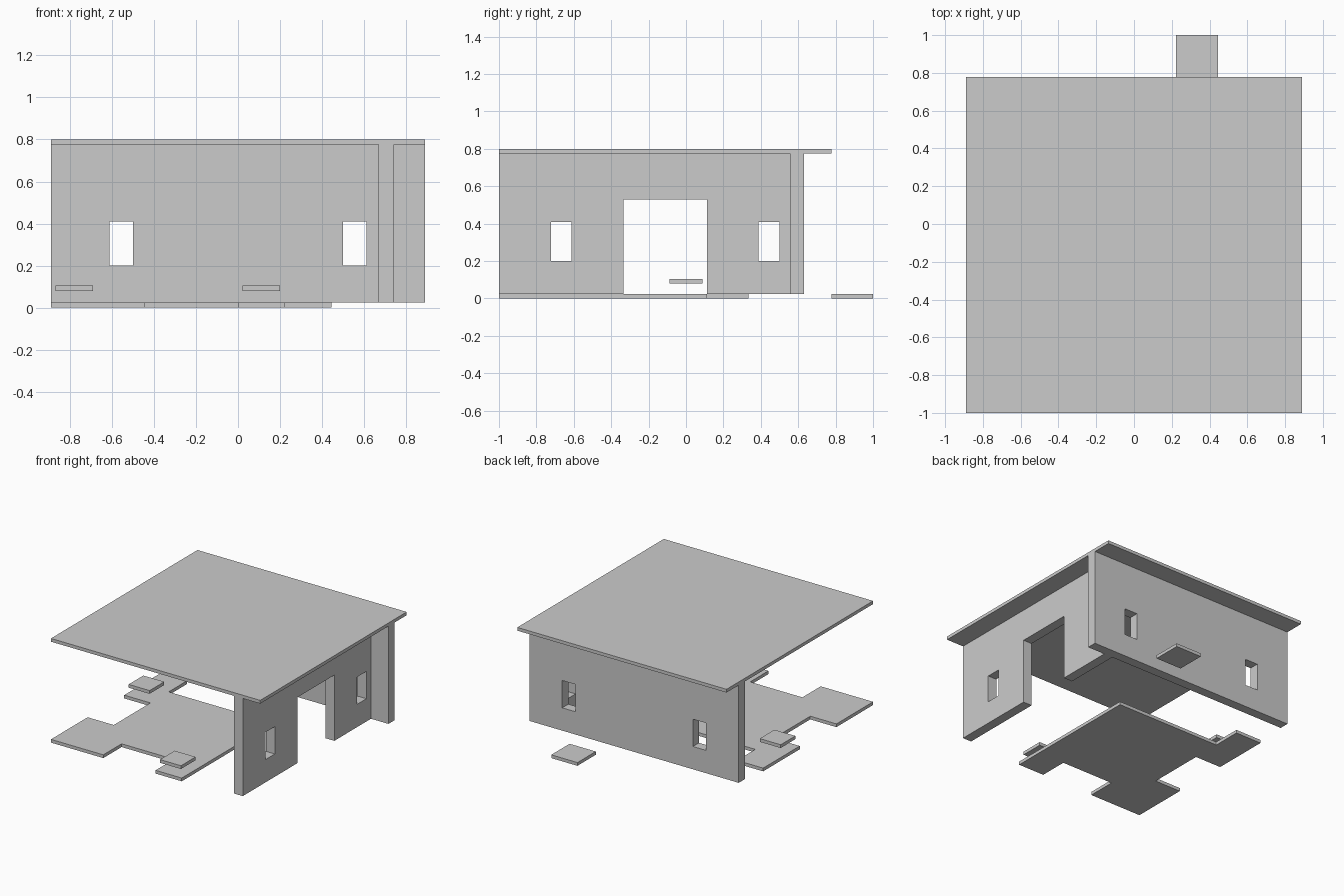
import bpy
import bmesh

if "Cube" in bpy.data.objects:
    bpy.data.objects.remove(bpy.data.objects["Cube"])

U = 2 / 9            # building grid module
T = 0.025            # slab thickness
H = 0.775            # underside of the roof

grey = bpy.data.materials.new("plain_grey")
grey.diffuse_color = (0.6, 0.6, 0.6, 1)
grey.use_nodes = True
grey.node_tree.nodes["Principled BSDF"].inputs["Base Color"].default_value = grey.diffuse_color


def prism(name, outline, z0, z1):
    """Extrude a flat outline from z0 to z1."""
    bm = bmesh.new()
    face = bm.faces.new([bm.verts.new((x, y, z0)) for x, y in outline])
    new = bmesh.ops.extrude_face_region(bm, geom=[face])["geom"]
    verts = [v for v in new if isinstance(v, bmesh.types.BMVert)]
    bmesh.ops.translate(bm, vec=(0, 0, z1 - z0), verts=verts)
    bmesh.ops.recalc_face_normals(bm, faces=bm.faces)
    mesh = bpy.data.meshes.new(name)
    bm.to_mesh(mesh)
    bm.free()
    mesh.materials.append(grey)
    obj = bpy.data.objects.new(name, mesh)
    bpy.context.collection.objects.link(obj)
    return obj


def box(name, x0, x1, y0, y1, z0, z1):
    return prism(name, [(x0, y0), (x1, y0), (x1, y1), (x0, y1)], z0, z1)


def cut(wall, *bounds):
    """Cut a rectangular opening through a wall."""
    cutter = box("opening_cutter", *bounds)
    cutter.hide_render = True
    mod = wall.modifiers.new("opening", "BOOLEAN")
    mod.operation = "DIFFERENCE"
    mod.solver = "EXACT"
    mod.object = cutter
    bpy.context.view_layer.objects.active = wall
    bpy.ops.object.modifier_apply(modifier=mod.name)
    bpy.data.objects.remove(cutter)


# Flat roof
box("roof", -4 * U, 4 * U, -4.5 * U, 3.5 * U, H, 0.8)

# Walls with windows and a wide doorway
WIN = (0.2, 0.41)
x0, x1 = 3 * U, 3 * U + U / 3
y0, y1 = 2.5 * U, 2.5 * U + U / 3
side_wall = box("side_wall", x0, x1, -4.5 * U, y0, T, H)
back_wall = box("back_wall", -4 * U, 4 * U, y0, y1, T, H)
for c in (-3 * U, 2 * U):
    cut(side_wall, x0 - 0.1, x1 + 0.1, c - U / 4, c + U / 4, *WIN)
cut(side_wall, x0 - 0.1, x1 + 0.1, -1.5 * U, 0.5 * U, -0.1, 0.53)
for c in (-2.5 * U, 2.5 * U):
    cut(back_wall, c - U / 4, c + U / 4, y0 - 0.1, y1 + 0.1, *WIN)

# Floor with stepped outline, in grid modules
plan = [(-4, -4.5), (-2, -4.5), (-2, -3.5), (0, -3.5), (0, -4.5), (1, -4.5),
        (1, 0.5), (-3, 0.5), (-3, 1.5), (-4, 1.5), (-4, -0.5), (-3, -0.5),
        (-3, -2.5), (-4, -2.5)]
prism("floor", [(x * U, y * U) for x, y in plan], 0, T)

# Separate step slab behind the back wall
box("back_step", U, 2 * U, 3.5 * U, 4.5 * U, 0, T)

# Raised square slabs over the floor
R = 0.4 * U
for name, cx, cy in (("left_raised_slab", -3.5, 0), ("front_raised_slab", 0.5, -4)):
    cx, cy = cx * U, cy * U
    box(name, cx - R, cx + R, cy - R, cy + R, 0.08, 0.105)
